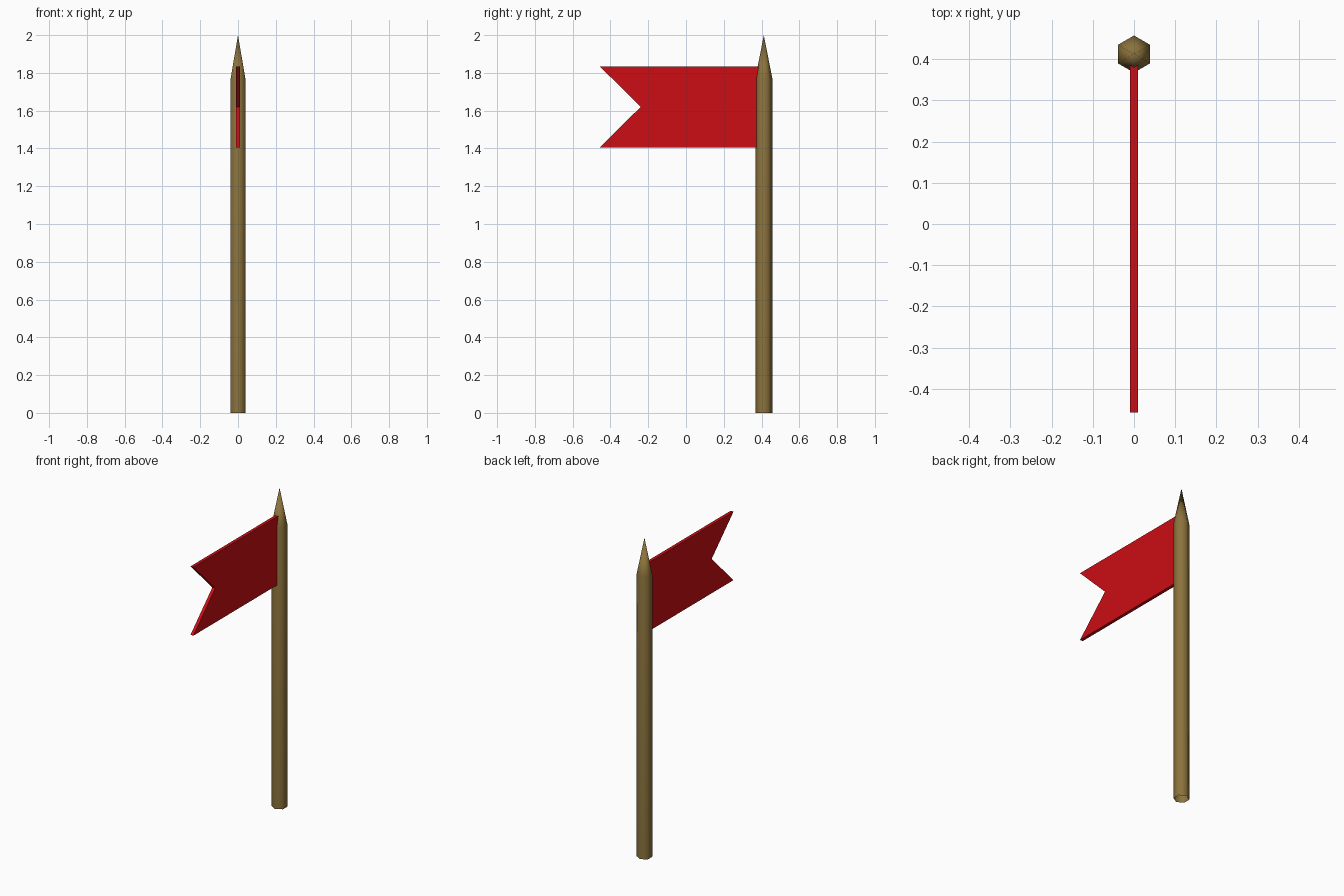
import bpy, bmesh, math
from mathutils import Vector

if "Cube" in bpy.data.objects:
    bpy.data.objects.remove(bpy.data.objects["Cube"])


def add_object(name, bm, color):
    bmesh.ops.recalc_face_normals(bm, faces=bm.faces)
    mesh = bpy.data.meshes.new(name)
    bm.to_mesh(mesh)
    bm.free()
    mat = bpy.data.materials.new(name + "_colour")
    mat.diffuse_color = color
    mat.use_nodes = True
    mat.node_tree.nodes["Principled BSDF"].inputs["Base Color"].default_value = mat.diffuse_color
    mesh.materials.append(mat)
    obj = bpy.data.objects.new(name, mesh)
    bpy.context.collection.objects.link(obj)
    return obj


# Pole: six-sided shaft, open underneath, tapering to a sharpened point
POLE_Y, RADIUS, SHOULDER, TIP = 0.412, 0.045, 1.77, 2.0
bm = bmesh.new()
rings = []
for z in (0, SHOULDER):
    rings.append([bm.verts.new((RADIUS * math.sin(i * math.pi / 3),
                                POLE_Y + RADIUS * math.cos(i * math.pi / 3), z))
                  for i in range(6)])
apex = bm.verts.new((0, POLE_Y, TIP))
low, high = rings
for i in range(6):
    j = (i + 1) % 6
    bm.faces.new((low[i], low[j], high[j], high[i]))
    bm.faces.new((high[i], high[j], apex))
for f in bm.faces:
    f.smooth = True
add_object("pole", bm, (0.26, 0.17, 0.045, 1))

# Flag: swallow-tailed outline extruded to a thin slab, tucked into the pole
THICK = 0.02
outline = [(0.39, 1.405), (0.39, 1.835), (-0.457, 1.835), (-0.24, 1.62), (-0.457, 1.405)]
bm = bmesh.new()
face = bm.faces.new([bm.verts.new((-THICK / 2, y, z)) for y, z in outline])
ext = bmesh.ops.extrude_face_region(bm, geom=[face], use_keep_orig=True)
bmesh.ops.translate(bm, vec=Vector((THICK, 0, 0)),
                    verts=[g for g in ext["geom"] if isinstance(g, bmesh.types.BMVert)])
add_object("flag", bm, (0.6, 0.004, 0.007, 1))
